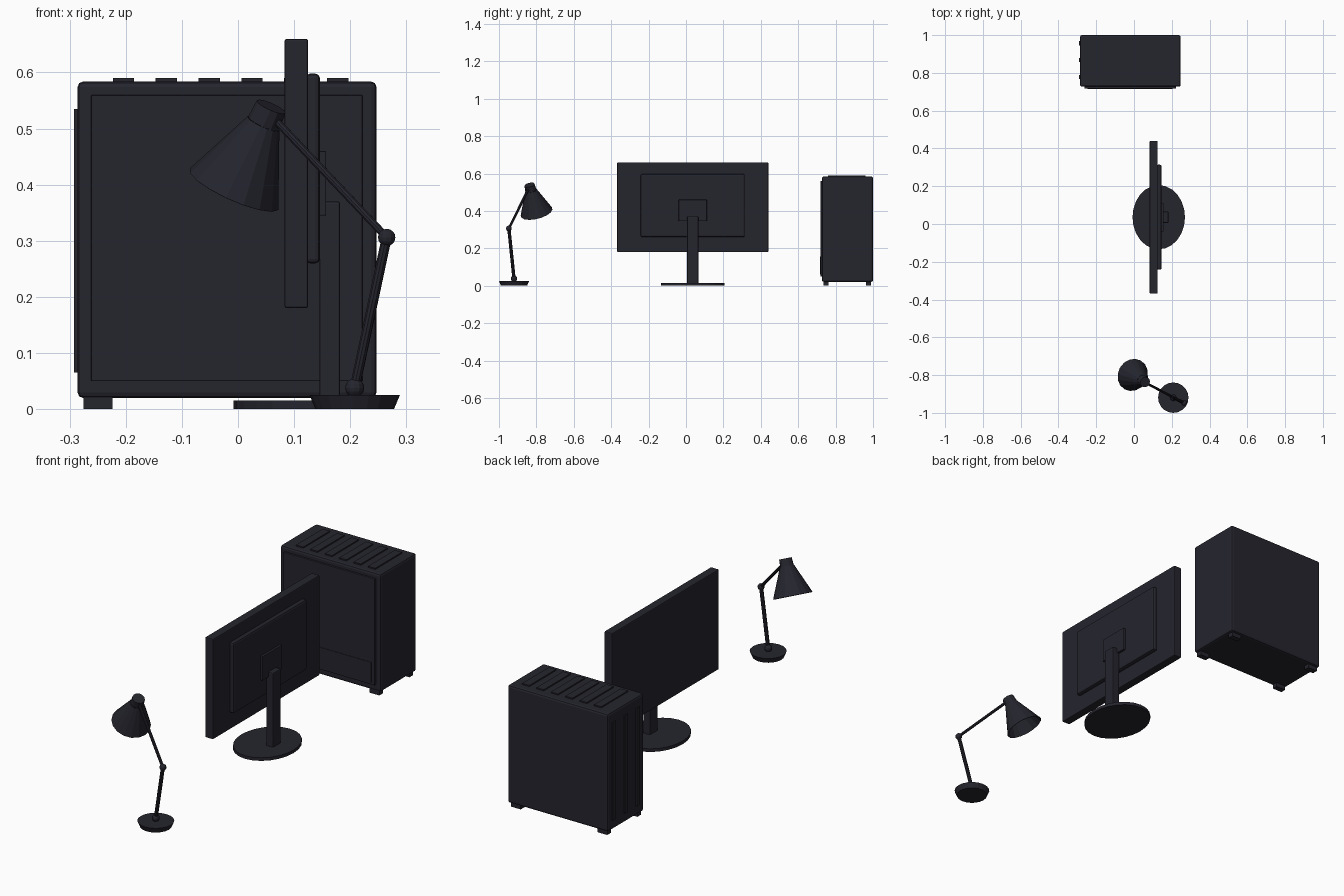
import bpy, bmesh, math
from mathutils import Vector, Matrix

if "Cube" in bpy.data.objects:
    bpy.data.objects.remove(bpy.data.objects["Cube"])

mat = bpy.data.materials.new("dark_charcoal")
mat.diffuse_color = (0.018, 0.018, 0.027, 1)
mat.use_nodes = True
mat.node_tree.nodes["Principled BSDF"].inputs["Base Color"].default_value = mat.diffuse_color


def finish(name, bm):
    bmesh.ops.recalc_face_normals(bm, faces=bm.faces[:])
    me = bpy.data.meshes.new(name)
    bm.to_mesh(me)
    bm.free()
    me.materials.append(mat)
    ob = bpy.data.objects.new(name, me)
    bpy.context.collection.objects.link(ob)
    return ob


def box(name, x, y, z, bevel=0.0):
    """Box from (min, max) ranges, with rounded edges if asked."""
    bm = bmesh.new()
    bmesh.ops.create_cube(bm, size=1)
    for v in bm.verts:
        v.co = [(r[0] + r[1]) / 2 + c * (r[1] - r[0]) for r, c in zip((x, y, z), v.co)]
    if bevel:
        bmesh.ops.bevel(bm, geom=bm.edges[:], offset=bevel, segments=2,
                        profile=0.5, affect='EDGES')
    return finish(name, bm)


def rod(name, a, b, r1, r2, sides=12, caps=True, scale=(1, 1)):
    """Straight or tapered cylinder between two points."""
    a, b = Vector(a), Vector(b)
    d = b - a
    m = Matrix.Translation((a + b) / 2) @ d.to_track_quat('Z', 'Y').to_matrix().to_4x4()
    m = m @ Matrix.Diagonal((scale[0], scale[1], 1, 1))
    bm = bmesh.new()
    bmesh.ops.create_cone(bm, cap_ends=caps, segments=sides, radius1=r1, radius2=r2,
                          depth=d.length, matrix=m)
    return finish(name, bm)


def ball(name, c, r):
    bm = bmesh.new()
    bmesh.ops.create_uvsphere(bm, u_segments=12, v_segments=8, radius=r,
                              matrix=Matrix.Translation(c))
    return finish(name, bm)


# Computer case
box("case_body", (-0.286, 0.247), (0.727, 1.0), (0.02, 0.584), 0.01)
box("case_side_panel", (-0.262, 0.222), (0.718, 0.73), (0.05, 0.56), 0.002)
box("case_lower_cover", (-0.245, 0.205), (0.716, 0.72), (0.06, 0.157))
for i in range(6):
    x = -0.223 + i * 0.0763
    box("top_vent_slat", (x, x + 0.038), (0.758, 0.96), (0.58, 0.59))
for y in (0.778, 0.868, 0.957):
    box("front_strip", (-0.292, -0.28), (y - 0.011, y + 0.011), (0.065, 0.535))
for x in (-0.275, 0.184):
    for y in (0.734, 0.962):
        box("case_foot", (x, x + 0.051), (y, y + 0.027), (0, 0.025))

# Monitor, facing -x
cy = 0.036


def around(h):
    return (cy - h, cy + h)


box("monitor_panel", (0.083, 0.125), around(0.404), (0.18, 0.66), 0.004)
box("monitor_rear_housing", (0.12, 0.146), around(0.278), (0.26, 0.598), 0.008)
box("stand_mount", (0.14, 0.157), around(0.075), (0.345, 0.46), 0.002)
box("stand_post", (0.145, 0.182), around(0.03), (0.01, 0.37), 0.004)
rod("stand_base", (0.131, cy, 0), (0.131, cy, 0.015), 1, 1, 24, scale=(0.139, 0.17))

# Desk lamp
foot = Vector((0.208, -0.9195, 0.038))
elbow = Vector((0.265, -0.947, 0.306))
wrist = Vector((0.066, -0.843, 0.516))
rod("lamp_base", (0.208, -0.9195, 0), (0.208, -0.9195, 0.025), 0.07, 0.0805, 20)
ball("lamp_base_joint", foot, 0.017)
ball("lamp_elbow_joint", elbow, 0.0155)
rod("lamp_lower_arm", foot, elbow, 0.009, 0.009, 10)
rod("lamp_upper_arm", elbow, wrist, 0.007, 0.007, 10)

# Lamp head: cap and open shade along one tilted axis
top = Vector((0.059, -0.837, 0.539))
mouth = Vector((-0.007, -0.799, 0.392))
neck = top.lerp(mouth, 0.2)
rod("lamp_head_cap", top, neck, 0.028, 0.03, 12)
shade = rod("lamp_shade", neck, mouth, 0.031, 0.0875, 16, caps=False)
sol = shade.modifiers.new("thickness", 'SOLIDIFY')
sol.thickness = 0.002
